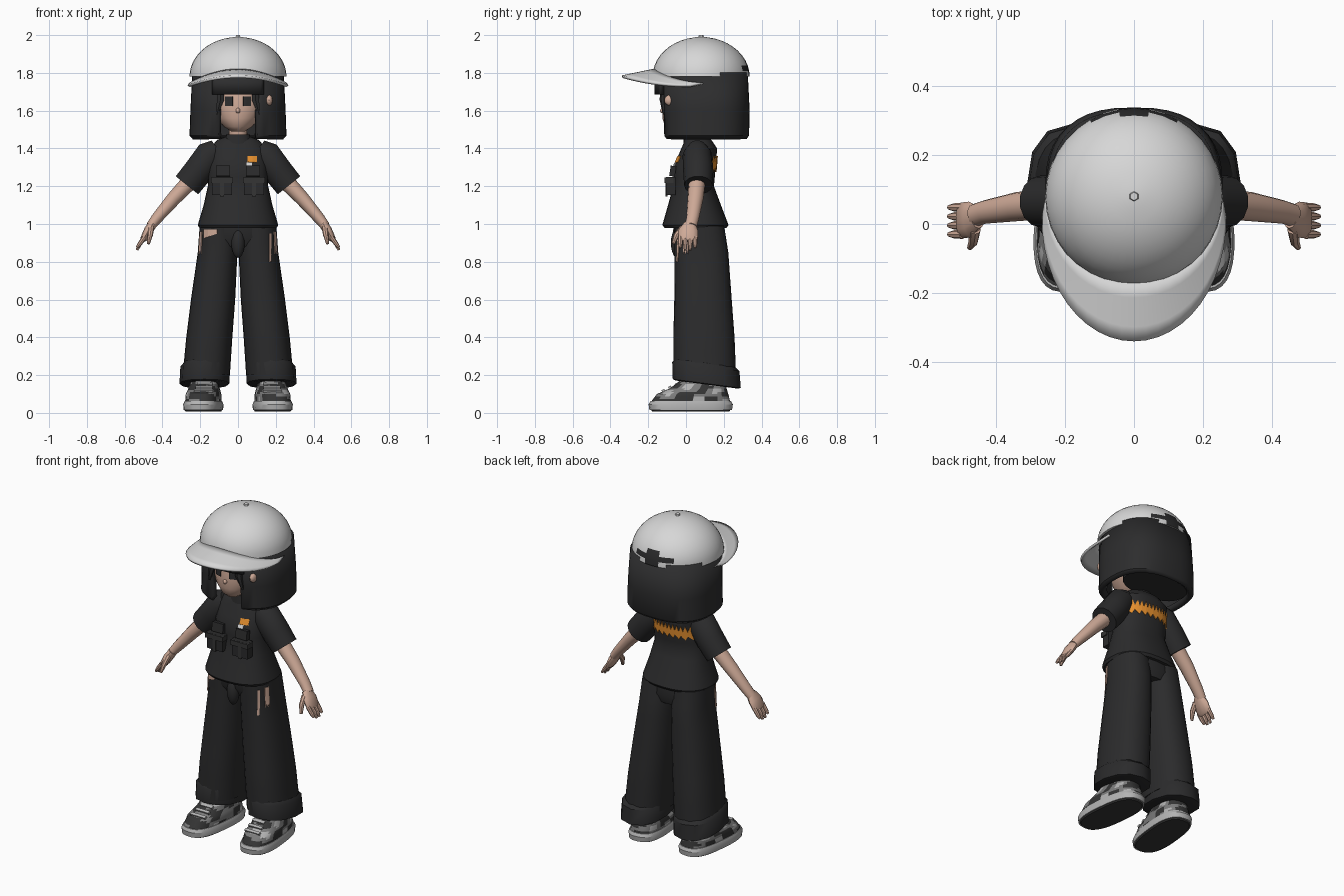
import bpy, bmesh, math
from mathutils import Vector, Matrix
from mathutils.bvhtree import BVHTree

cube = bpy.data.objects.get("Cube")
if cube:
    bpy.data.objects.remove(cube)


def material(name, *rgb):
    m = bpy.data.materials.new(name)
    m.use_nodes = True
    m.diffuse_color = (*rgb, 1)
    m.node_tree.nodes["Principled BSDF"].inputs["Base Color"].default_value = (*rgb, 1)
    return m


BLACK = material("black cloth", .024, .024, .025)
HAIR = material("dark hair", .026, .026, .027)
WHITE = material("cap white", .68, .68, .68)
SKIN = material("skin", .62, .4, .31)
ORANGE = material("orange print", .85, .3, .03)
SOLE = material("sole grey", .45, .45, .45)
GREY = material("camo grey", .2, .2, .2)
DARK = material("camo dark", .035, .035, .035)


def finish(name, bm, mats, smooth=40, solid=0):
    bmesh.ops.recalc_face_normals(bm, faces=bm.faces)
    me = bpy.data.meshes.new(name)
    bm.to_mesh(me)
    bm.free()
    for m in mats if isinstance(mats, list) else [mats]:
        me.materials.append(m)
    ob = bpy.data.objects.new(name, me)
    bpy.context.collection.objects.link(ob)
    if solid:
        mod = ob.modifiers.new("thickness", "SOLIDIFY")
        mod.thickness, mod.offset = solid, 0
    if smooth:
        bpy.ops.object.select_all(action="DESELECT")
        ob.select_set(True)
        bpy.context.view_layer.objects.active = ob
        bpy.ops.object.shade_smooth_by_angle(angle=math.radians(smooth))
    return ob


def oval(a, rx, ry, p):
    s, c = math.sin(a), math.cos(a)
    return (math.copysign(abs(s) ** (2 / p), s) * rx,
            -math.copysign(abs(c) ** (2 / p), c) * ry)


def skin_rings(bm, rings, closed=True, caps=True):
    rows = [[bm.verts.new(p) for p in r] for r in rings]
    n = len(rows[0])
    for a, b in zip(rows, rows[1:]):
        for i in range(n if closed else n - 1):
            j = (i + 1) % n
            bm.faces.new((a[i], a[j], b[j], b[i]))
    if closed and caps:
        bm.faces.new(rows[0])
        bm.faces.new(rows[-1])


def loft(rings, n=20, p=2.3, tilt=0, arc=None, split=1):
    """Rings are (z, cx, cy, rx, ry); arc gives an open sheet."""
    full = []
    for a, b in zip(rings, rings[1:]):
        full += [[u + (v - u) * k / split for u, v in zip(a, b)] for k in range(split)]
    full.append(rings[-1])
    lo, hi = arc or (0, 2 * math.pi)
    count = n + 1 if arc else n
    out = []
    for z, cx, cy, rx, ry in full:
        pts = [oval(lo + (hi - lo) * i / n, rx, ry, p) for i in range(count)]
        out.append([(cx + x, cy + y, z + tilt * y) for x, y in pts])
    bm = bmesh.new()
    skin_rings(bm, out, closed=not arc)
    return bm


def tube(name, path, radii, mat, n=10):
    """Path in space; each radius is (along y, across)."""
    path = [Vector(p) for p in path]
    out = []
    for i, (c, (r, q)) in enumerate(zip(path, radii)):
        t = (path[min(i + 1, len(path) - 1)] - path[max(i - 1, 0)]).normalized()
        w = t.cross(Vector((0, 1, 0))).normalized()
        s = w.cross(t)
        turns = [2 * math.pi * k / n for k in range(n)]
        out.append([c + s * r * math.cos(a) + w * q * math.sin(a) for a in turns])
    bm = bmesh.new()
    skin_rings(bm, out)
    return finish(name, bm, mat)


def box(name, centre, size, mat, turn=0):
    bm = bmesh.new()
    m = Matrix.Translation(centre) @ Matrix.Rotation(turn, 4, "X") @ Matrix.Diagonal((*size, 1))
    bmesh.ops.create_cube(bm, size=1, matrix=m)
    return finish(name, bm, mat, 0)


def ball(name, centre, size, mat):
    bm = bmesh.new()
    m = Matrix.Translation(centre) @ Matrix.Diagonal((*size, 1))
    bmesh.ops.create_uvsphere(bm, u_segments=14, v_segments=10, radius=1, matrix=m)
    return finish(name, bm, mat)


def patch(name, target, look, lo, hi, bottom, top, mat, cols=8):
    """Thin print laid on a target surface, seen along the look direction."""
    look = Vector(look)
    across = Vector((abs(look.y), abs(look.x), 0))
    me = target.data
    tree = BVHTree.FromPolygons([v.co for v in me.vertices], [f.vertices for f in me.polygons])
    rows = []
    for k in range(5):
        row = []
        for i in range(cols + 1):
            z = bottom(i) + (top(i) - bottom(i)) * k / 4
            start = across * (lo + (hi - lo) * i / cols) + Vector((0, 0, z)) - look * 2
            hit = tree.ray_cast(start, look)[0]
            row.append((hit if hit else start + look * 2) - look * .005)
        rows.append(row)
    bm = bmesh.new()
    skin_rings(bm, rows, closed=False)
    return finish(name, bm, mat, 0, .004)


# Cap crown, with a dark strap opening at the back
dome = [(1.78 + .21 * math.sin(t), 0, .08, .257 * math.cos(t), .257 * math.cos(t))
        for t in [math.pi / 2 * k / 11 for k in range(11)]]
bm = loft(dome + [(1.991, 0, .08, .012, .012)], n=36, p=2)
for f in bm.faces:
    c = f.calc_center_median()
    wide = .12 if 1.795 < c.z < 1.83 else .06
    f.material_index = int(c.y > .2 and abs(c.x) < wide and c.z < 1.87)
finish("cap_crown", bm, [WHITE, BLACK], 12)
finish("cap_button", loft([(1.985, 0, .08, .016, .016), (2, 0, .08, .012, .012)], n=6, p=2), WHITE, 0)

# Curved brim
rows = []
for k in range(5):
    t = k / 4
    row = []
    for i in range(25):
        a = math.radians(-92 + 184 * i / 24)
        s, c = math.sin(a), math.cos(a)
        inner, outer = Vector((.25 * s, .08 - .25 * c, 0)), Vector((.262 * s, .01 - .348 * c, 0))
        p = inner.lerp(outer, t)
        p.z = 1.815 - .035 * t - .07 * s * s + .02 * t * s * s
        row.append(p)
    rows.append(row)
bm = bmesh.new()
skin_rings(bm, rows, closed=False)
finish("cap_brim", bm, WHITE, 12, .014)

# Bobbed hair with an open front, and a fringe
gap = math.radians(18)
bob = [(1.462, 0, .105, .225, .2), (1.475, 0, .105, .238, .21),
       (1.6, 0, .105, .232, .212), (1.8, 0, .095, .222, .212)]
finish("hair_bob", loft(bob, n=36, p=2.6, arc=(gap, 2 * math.pi - gap)), HAIR, 40, .04)
finish("hair_back", loft([(1.468, 0, .18, .2, .12), (1.78, 0, .18, .2, .12)]), HAIR)
fringe = [(1.685, 0, .06, .23, .215), (1.79, 0, .07, .235, .225)]
finish("hair_fringe", loft(fringe, n=14, p=2.3, arc=(-.55, .55)), HAIR, 40, .025)
for s in (-1, 1):
    tube("side_lock", [(s * .095, -.115, 1.75), (s * .092, -.125, 1.66), (s * .112, -.115, 1.58)],
         [(.015, .025), (.015, .022), (.008, .006)], HAIR, 6)

# Head, neck and face
head = finish("head", loft([
    (1.49, 0, -.03, .035, .05), (1.515, 0, -.02, .075, .09), (1.56, 0, .0, .115, .125),
    (1.62, 0, .02, .15, .145), (1.7, 0, .04, .16, .16), (1.78, 0, .06, .14, .15)], n=24, p=2), SKIN)
finish("neck", loft([(1.4, 0, .06, .05, .05), (1.56, 0, .04, .048, .048)]), SKIN)
finish("collar", loft([(1.42, 0, .06, .085, .075), (1.475, 0, .05, .06, .06)]), BLACK)
ball("nose", (0, -.123, 1.6), (.012, .014, .014), SKIN)
ball("ear", (.165, -.085, 1.655), (.018, .03, .028), SKIN)
for s in (-1, 1):
    patch("eye", head, (0, 1, 0), s * .048 - .02, s * .048 + .02,
          lambda i: 1.625, lambda i: 1.675, HAIR, 4)

# Shirt
shirt = finish("shirt", loft([
    (.98, 0, .05, .205, .165), (.995, 0, .05, .213, .175), (1.1, 0, .045, .182, .14),
    (1.2, 0, .04, .16, .108), (1.3, 0, .045, .157, .112), (1.4, 0, .07, .15, .095),
    (1.445, 0, .065, .11, .07), (1.46, 0, .06, .07, .05)], n=28, p=2.4, split=2), BLACK)
for s in (-1, 1):
    box("pocket", (s * .085, -.08, 1.2), (.105, .05, .095), BLACK)
    box("pocket_flap", (s * .085, -.09, 1.232), (.118, .045, .03), DARK)
    box("pocket_top", (s * .08, -.07, 1.28), (.075, .03, .055), BLACK, -.15)
    box("pocket_strap", (s * .085, -.103, 1.19), (.02, .012, .09), DARK)
patch("chest_print", shirt, (0, 1, 0), .05, .1, lambda i: 1.325 + .004 * (i % 2), lambda i: 1.36, ORANGE)
patch("chest_tag", shirt, (0, 1, 0), .045, .075, lambda i: 1.3, lambda i: 1.326, WHITE, 3)
patch("back_flames", shirt, (0, -1, 0), -.135, .135, lambda i: 1.275 + .012 * (i % 3),
      lambda i: 1.325 + .035 * (i % 2), ORANGE, 22)

# Arms, sleeves and hands
for s in (-1, 1):
    tube("sleeve", [(s * .105, .06, 1.395), (s * .145, .06, 1.365), (s * .21, .065, 1.28), (s * .27, .065, 1.205)],
         [(.055, .06), (.078, .083), (.08, .08), (.075, .078)], BLACK, 14)
    tube("arm", [(s * .24, .06, 1.24), (s * .34, .05, 1.135), (s * .43, .035, 1.03), (s * .462, .025, .99)],
         [(.045, .045), (.042, .038), (.034, .03), (.033, .025)], SKIN, 12)
    tube("palm", [(s * .452, .02, 1.0), (s * .475, .013, .965), (s * .5, .01, .92), (s * .507, .01, .91)],
         [(.033, .024), (.052, .024), (.052, .018), (.04, .01)], SKIN, 12)
    for k in range(4):
        y = .048 - .026 * k
        drop = .875 if k in (0, 3) else .862
        tube("finger", [(s * .495, y, .93), (s * .52, y, .895), (s * .535, y, drop)],
             [(.013, .013), (.012, .012), (.007, .007)], SKIN, 8)
    tube("thumb", [(s * .46, -.015, .98), (s * .465, -.05, .94), (s * .475, -.068, .895)],
         [(.018, .017), (.016, .014), (.008, .008)], SKIN, 8)

# Wide trousers with turned cuffs
finish("hips", loft([(.88, 0, .075, .17, .115), (.93, 0, .07, .195, .135), (1, 0, .065, .19, .13)]), BLACK)
ball("fly", (0, -.045, .9), (.036, .035, .08), BLACK)
legs = {}
for s in (-1, 1):
    legs[s] = finish("trouser_leg", loft([
        (.2, s * .168, .1, .125, .165), (.4, s * .152, .095, .122, .162), (.6, s * .132, .09, .117, .152),
        (.85, s * .108, .082, .105, .142), (.99, s * .103, .07, .1, .132)], n=24, split=3), BLACK)
    finish("trouser_cuff", loft([
        (.15, s * .178, .11, .12, .165), (.155, s * .178, .11, .132, .18), (.245, s * .173, .105, .132, .178),
        (.265, s * .17, .1, .118, .16)], n=12, tilt=-.13), BLACK)
    patch("cloth_tear", legs[s], (-s, 0, 0), -.015, .012,
          lambda i: .84 + .02 * (i % 2), lambda i: .96, SKIN, 4)
patch("hip_tear", legs[-1], (0, 1, 0), -.18, -.11, lambda i: .925 + .004 * i, lambda i: .97, SKIN, 6)
patch("seam_tear", legs[1], (0, 1, 0), .165, .175, lambda i: .8, lambda i: .95, SKIN, 2)

# Patterned trainers
for s in (-1, 1):
    spin = Matrix.Rotation(s * .1, 3, "Z")
    x = s * .183
    pieces = [
        ("shoe_tread", [(.008, x, .025, .09, .205), (.02, x, .025, .098, .215)], 1, DARK),
        ("shoe_sole", [(.015, x, .025, .1, .22), (.045, x, .025, .102, .224), (.062, x, .025, .095, .215)], 1, SOLE),
        ("shoe_upper", [(.06, x, .025, .092, .21), (.1, x, .035, .09, .19), (.13, x, .065, .08, .15),
                        (.165, x, .085, .07, .125), (.2, x, .1, .055, .09)], 3, [GREY, DARK, SOLE])]
    for name, rings, split, mats in pieces:
        bm = loft(rings, n=32, p=2.7, split=split)
        if split > 1:
            for f in bm.faces:
                c = f.calc_center_median()
                v = math.sin(c.y * 47 + c.z * 31) + math.sin(c.z * 83 - c.y * 29 + c.x * 23)
                f.material_index = 1 if v > .15 else 2 if v < -1.25 else 0
        bmesh.ops.rotate(bm, verts=bm.verts, cent=(x, .03, 0), matrix=spin)
        finish(name, bm, mats, 30)
    for k in range(3):
        box("lace", (x - s * .008 + s * .004 * (2 - k), -.12 + .035 * k, .118 + .017 * k),
            (.1 - .01 * k, .016, .012), SOLE, .5)
    finish("ankle", loft([(.12, x, .09, .045, .05), (.3, x, .09, .045, .05)], n=12), SKIN)
